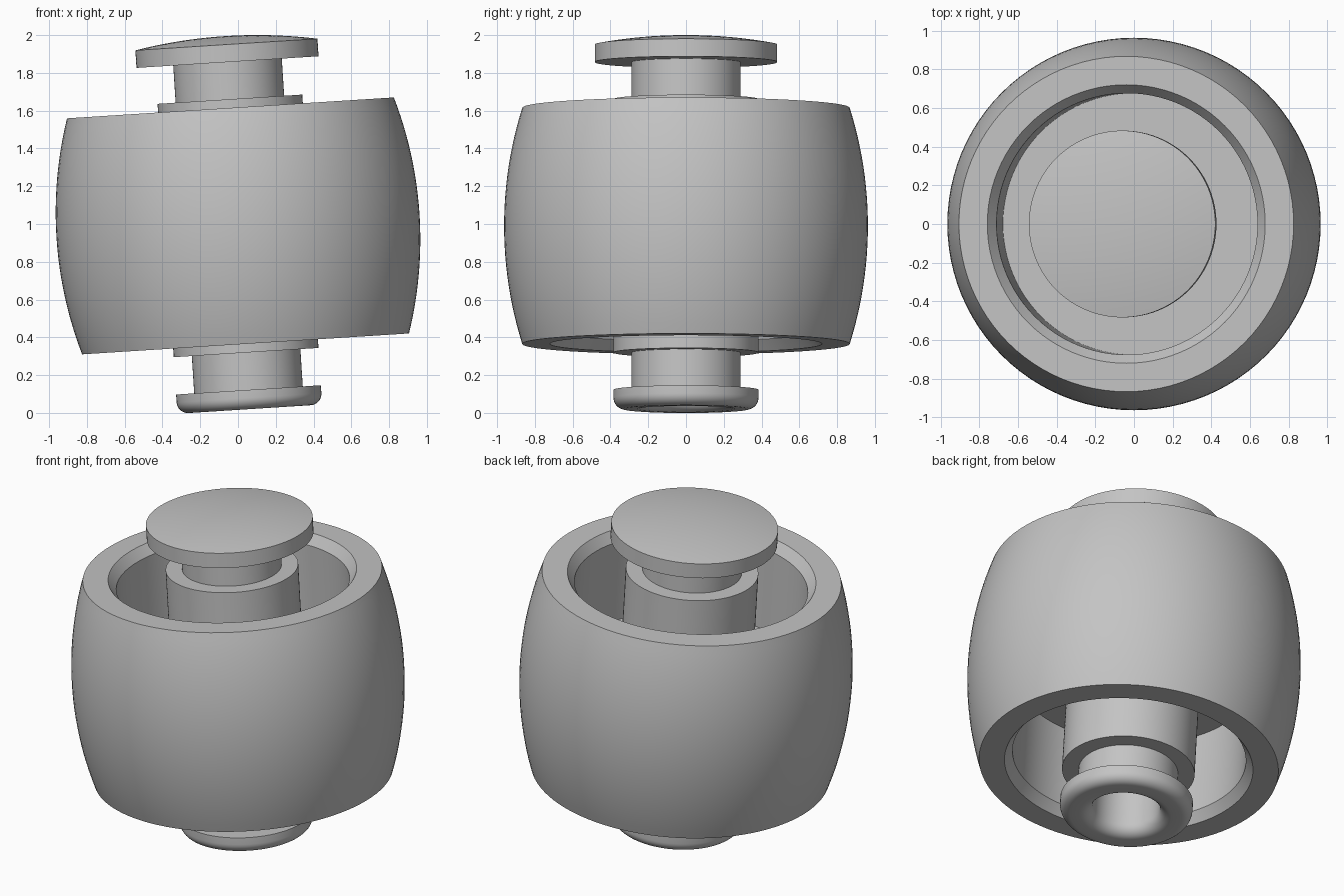
import bpy, bmesh, math
from mathutils import Vector, Matrix

cube = bpy.data.objects.get("Cube")
if cube:
    bpy.data.objects.remove(cube, do_unlink=True)

SEGMENTS = 96
TILT = math.radians(-3.66)
CENTRE = Vector((0, 0, 0.99))

grey = bpy.data.materials.new("plain_grey")
grey.use_nodes = True
colour = (0.55, 0.55, 0.55, 1)
grey.diffuse_color = colour
grey.node_tree.nodes["Principled BSDF"].inputs["Base Color"].default_value = colour


def arc(r, z, rad, start, end, steps=8):
    """Points on an arc in the (radius, height) plane, angles in degrees."""
    angles = [math.radians(start + (end - start) * i / steps) for i in range(steps + 1)]
    return [(r + rad * math.cos(a), z + rad * math.sin(a)) for a in angles]


def lathe(name, profile, closed):
    """Turn a (radius, height) profile about the tilted axle line."""
    bm = bmesh.new()
    verts = [bm.verts.new((r, 0, z)) for r, z in profile]
    edges = [bm.edges.new(pair) for pair in zip(verts, verts[1:])]
    if closed:
        edges.append(bm.edges.new((verts[-1], verts[0])))
    bmesh.ops.spin(bm, geom=verts + edges, cent=(0, 0, 0), axis=(0, 0, 1),
                   angle=math.tau, steps=SEGMENTS, use_merge=True)
    bmesh.ops.remove_doubles(bm, verts=bm.verts, dist=1e-5)
    bmesh.ops.recalc_face_normals(bm, faces=bm.faces)
    bm.transform(Matrix.Translation(CENTRE) @ Matrix.Rotation(TILT, 4, 'Y'))
    mesh = bpy.data.meshes.new(name)
    bm.to_mesh(mesh)
    bm.free()
    mesh.materials.append(grey)
    obj = bpy.data.objects.new(name, mesh)
    bpy.context.collection.objects.link(obj)
    bpy.ops.object.select_all(action='DESELECT')
    obj.select_set(True)
    bpy.context.view_layer.objects.active = obj
    bpy.ops.object.shade_smooth_by_angle(angle=math.radians(30))
    return obj


# Barrel-shaped roller: crowned tread, chamfered recesses, thin web and hub
half, end_r, crown = 0.626, 0.867, 0.096
tread_rad = (half ** 2 + crown ** 2) / (2 * crown)
sweep = math.degrees(math.asin(half / tread_rad))
tread = arc(end_r + crown - tread_rad, 0, tread_rad, -sweep, sweep, 24)
upper = [(0.72, half), (0.676, half - 0.06), (0.676, 0.05),
         (0.384, 0.05), (0.384, 0.672), (0.286, 0.672)]
lower = [(r, -z) for r, z in reversed(upper)]
lathe("roller", tread + upper + lower, True)

# Axle rivet: domed head, shank, rolled foot flange with a blind hole
head_r, rim_z, dome_h = 0.483, 0.962, 0.045
dome_rad = (head_r ** 2 + dome_h ** 2) / (2 * dome_h)
dome_half = math.degrees(math.asin(head_r / dome_rad))
dome = arc(0, rim_z + dome_h - dome_rad, dome_rad, 90, 90 - dome_half, 12)
dome[0] = (0, rim_z + dome_h)
foot = -0.972
rivet = dome + [(head_r, 0.869), (0.288, 0.869), (0.288, -0.87), (0.384, -0.87)]
rivet += arc(0.324, foot + 0.06, 0.06, 0, -90)
rivet += arc(0.265, foot + 0.07, 0.07, -90, -180)
rivet += [(0.195, -0.62), (0, -0.62)]
lathe("axle_rivet", rivet, False)
